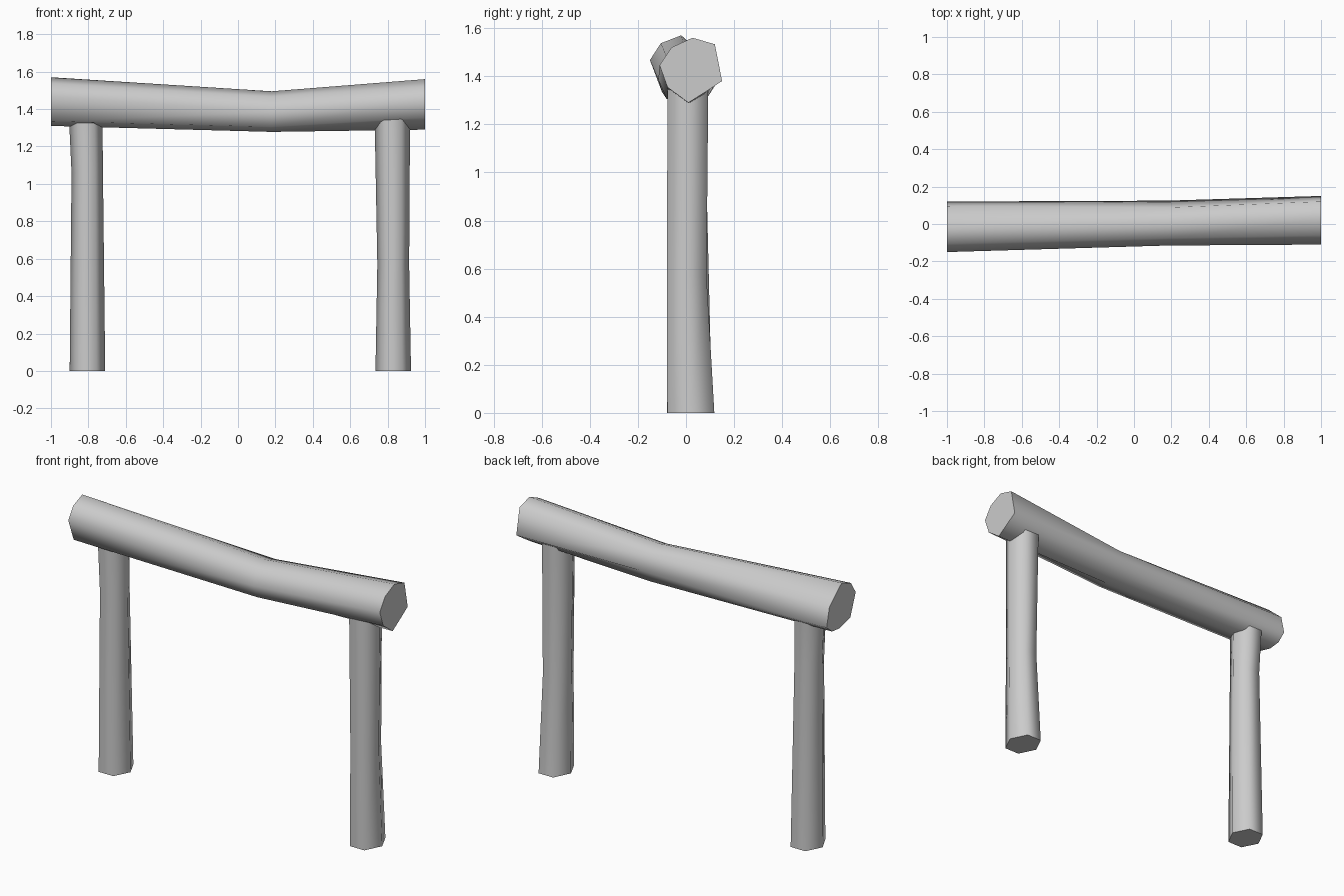
import bpy, bmesh, math

cube = bpy.data.objects.get("Cube")
if cube:
    bpy.data.objects.remove(cube, do_unlink=True)

grey = bpy.data.materials.new("plain_grey")
grey.use_nodes = True
colour = (0.6, 0.6, 0.6, 1)
grey.diffuse_color = colour
grey.node_tree.nodes["Principled BSDF"].inputs["Base Color"].default_value = colour


def loft(name, rings):
    """Skin a capped log through successive cross-sections."""
    bm = bmesh.new()
    loops = [[bm.verts.new(p) for p in ring] for ring in rings]
    n = len(loops[0])
    for a, b in zip(loops, loops[1:]):
        for i in range(n):
            j = (i + 1) % n
            bm.faces.new((a[i], a[j], b[j], b[i]))
    bm.faces.new(loops[0])
    bm.faces.new(loops[-1])
    bmesh.ops.recalc_face_normals(bm, faces=bm.faces)
    mesh = bpy.data.meshes.new(name)
    bm.to_mesh(mesh)
    bm.free()
    mesh.materials.append(grey)
    obj = bpy.data.objects.new(name, mesh)
    bpy.context.collection.objects.link(obj)
    bpy.ops.object.select_all(action="DESELECT")
    obj.select_set(True)
    bpy.context.view_layer.objects.active = obj
    bpy.ops.object.shade_smooth_by_angle(angle=math.radians(72))


# Crossbeam: rough-hewn eight-sided log, sagging at the bend
beam = {
    -1.0: [(-.02, 1.57), (.095, 1.47), (.12, 1.36), (.07, 1.318),
           (0, 1.31), (-.1, 1.335), (-.15, 1.467), (-.105, 1.537)],
    0.18: [(0, 1.495), (.088, 1.465), (.125, 1.375), (.085, 1.305),
           (.01, 1.278), (-.08, 1.305), (-.115, 1.385), (-.075, 1.465)],
    1.0: [(.027, 1.56), (.12, 1.533), (.15, 1.38), (.08, 1.334),
          (.01, 1.29), (-.077, 1.354), (-.11, 1.446), (-.06, 1.52)],
}
loft("crossbeam", [[(x, y, z) for y, z in ring] for x, ring in beam.items()])


# Posts: six-sided logs, each with a slight kink
def post(name, sections):
    rings = []
    for z, x, y, rx, ry in sections:
        rings.append([(x + rx * math.cos(k * math.pi / 3),
                       y + ry * math.sin(k * math.pi / 3), z) for k in range(6)])
    loft(name, rings)


# Each section: height, centre x, centre y, radius x, radius y
post("right_post", [(0, -.805, .015, .095, .108),
                    (1.06, -.806, .005, .084, .09),
                    (1.38, -.815, .008, .09, .098)])
post("left_post", [(0, .83, .02, .095, .113),
                   (.57, .83, .003, .085, .095),
                   (1.38, .825, .008, .095, .098)])
